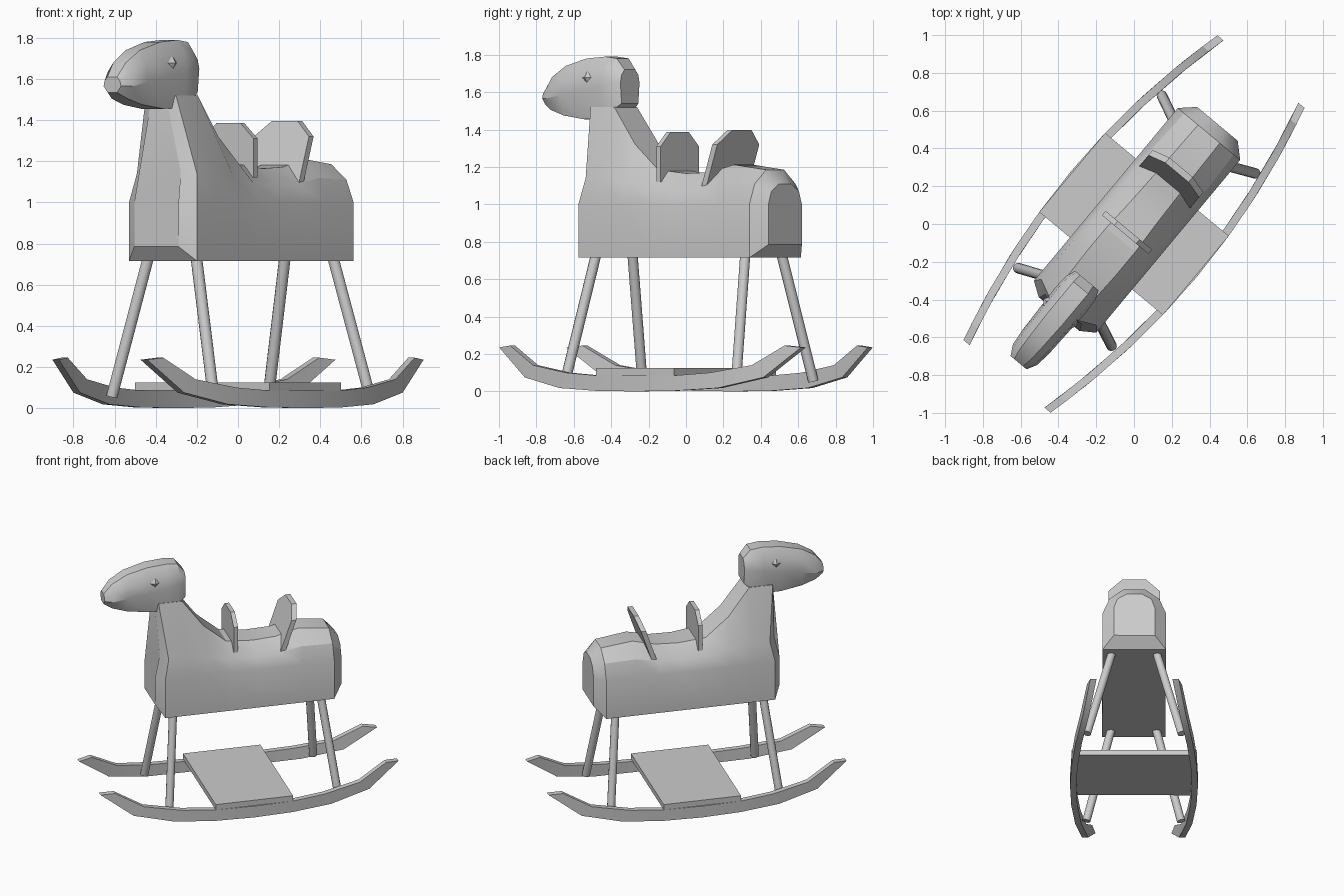
import bpy, bmesh, math
from mathutils import Matrix, Vector

if "Cube" in bpy.data.objects:
    bpy.data.objects.remove(bpy.data.objects["Cube"])

# Everything is built along local x (nose at -x), then turned to its diagonal pose
TURN = Matrix.Rotation(math.radians(50.2), 4, 'Z')


def finish(name, bm, angle=30):
    bmesh.ops.remove_doubles(bm, verts=bm.verts, dist=1e-5)
    bmesh.ops.recalc_face_normals(bm, faces=bm.faces)
    bm.transform(TURN)
    me = bpy.data.meshes.new(name)
    bm.to_mesh(me)
    bm.free()
    ob = bpy.data.objects.new(name, me)
    bpy.context.collection.objects.link(ob)
    bpy.ops.object.select_all(action='DESELECT')
    bpy.context.view_layer.objects.active = ob
    ob.select_set(True)
    if angle:
        bpy.ops.object.shade_smooth_by_angle(angle=math.radians(angle))
    return ob


def skin(name, rings, angle=30):
    """Bridge equal-length rings of points and cap both ends."""
    bm = bmesh.new()
    rows = [[bm.verts.new(p) for p in r] for r in rings]
    n = len(rows[0])
    for a, b in zip(rows, rows[1:]):
        for i in range(n):
            j = (i + 1) % n
            bm.faces.new((a[i], a[j], b[j], b[i]))
    bm.faces.new(rows[0])
    bm.faces.new(rows[-1][::-1])
    return finish(name, bm, angle)


def mirrored(half):
    """Complete a half section of (x, y, z) points across y = 0."""
    return half + [(x, -y, z) for x, y, z in reversed(half)]


# Body with chest and neck: lower corner, side, shoulder, ridge of each section
def section(x, w1, z1, x2, w2, z2):
    return mirrored([(x, .215, .715), (x, .215, 1.0), (x, w1, z1), (x2, w2, z2)])


body = [
    mirrored([(-.62, .14, .785), (-.62, .14, 1.0), (-.585, .125, 1.15), (-.60, .06, 1.45)]),
    mirrored([(-.57, .215, .715), (-.57, .215, 1.0), (-.54, .19, 1.14), (-.585, .095, 1.52)]),
    section(-.42, .195, 1.14, -.42, .095, 1.52),
    section(-.26, .19, 1.12, -.27, .10, 1.32),
    section(-.10, .185, 1.09, -.11, .10, 1.185),
    section(.08, .18, 1.08, .08, .09, 1.165),
    section(.24, .18, 1.09, .24, .085, 1.172),
    section(.40, .18, 1.12, .40, .08, 1.212),
    section(.62, .17, 1.11, .62, .075, 1.185),
    mirrored([(.69, .14, .785), (.69, .14, 1.0), (.69, .115, 1.07), (.69, .05, 1.11)]),
]
skin("body", body, 28)

# Head: x, (bottom, middle, top heights), (bottom, middle, top half widths)
head = []
for x, zb, zm, zt, wb, wm, wt in [
        (-.955, 1.535, 1.565, 1.61, .03, .055, .03),
        (-.90, 1.505, 1.565, 1.68, .05, .085, .04),
        (-.80, 1.475, 1.585, 1.74, .06, .095, .045),
        (-.65, 1.455, 1.61, 1.78, .07, .10, .05),
        (-.52, 1.46, 1.63, 1.79, .085, .105, .05),
        (-.44, 1.50, 1.65, 1.78, .09, .10, .05),
        (-.39, 1.54, 1.65, 1.72, .07, .08, .045)]:
    zs = zm + .6 * (zt - zm)
    head.append(mirrored([(x, wb, zb), (x, wm, zm), (x, wm * .88, zs), (x, wt, zt)]))
skin("head", head, 28)

for side, label in ((-1, "left"), (1, "right")):
    # Eyes: small octahedra
    bm = bmesh.new()
    y = -side * .092
    tips = [bm.verts.new((-.61 + a, y, 1.678 + b))
            for a, b in ((.034, 0), (0, .036), (-.034, 0), (0, -.036))]
    for dy in (-.022, .022):
        top = bm.verts.new((-.61, y + dy, 1.678))
        for i in range(4):
            bm.faces.new((tips[i], tips[(i + 1) % 4], top))
    finish(label + "_eye", bm, 0)

    # Legs: slanted dowels
    for pos, top, foot in (("front", (-.498, .15, .74), (-.572, .322, .055)),
                           ("rear", (.538, .15, .74), (.617, .322, .055))):
        a = Vector((top[0], -side * top[1], top[2]))
        b = Vector((foot[0], -side * foot[1], foot[2]))
        d = b - a
        bm = bmesh.new()
        m = Matrix.Translation((a + b) / 2) @ d.to_track_quat('Z', 'Y').to_matrix().to_4x4()
        bmesh.ops.create_cone(bm, cap_ends=True, segments=12, radius1=.028,
                              radius2=.028, depth=d.length, matrix=m)
        finish(f"{label}_{pos}_leg", bm, 40)

    # Rockers: curved up at the tips and bowed inward
    half = [(0, 0, .085, 0), (.27, .003, .085, .27), (.55, .018, .10, .50),
            (.83, .075, .14, .76), (1.05, .235, .245, .955)]
    stations = [(-a, b, c, -d) for a, b, c, d in half[:0:-1]] + half

    def bow(x):
        return .435 - .135 * (x / 1.05) ** 2

    rings = []
    for xb, zb, zt, xt in stations:
        rings.append([(xb, -side * bow(xb), zb), (xt, -side * bow(xt), zt),
                      (xt, -side * (bow(xt) - .042), zt), (xb, -side * (bow(xb) - .042), zb)])
    skin(label + "_rocker", rings, 28)


# Flat boards: outline of (y, z) points, leaning by a slope in x
def board(name, half, x0, slope, thick):
    z0 = half[0][1]
    outline = mirrored([(x0 + slope * (z - z0), y, z) for y, z in half])
    skin(name, [[(x + s * thick / 2, y, z) for x, y, z in outline] for s in (-1, 1)], 0)


board("pommel", [(.16, 1.12), (.16, 1.31), (.075, 1.387)], -.058, 0, .03)
board("seat_back", [(.175, 1.095), (.175, 1.32), (.08, 1.397)], .27, .34, .035)
board("footboard", [(.426, .085), (.426, .125)], 0, 0, .545)
